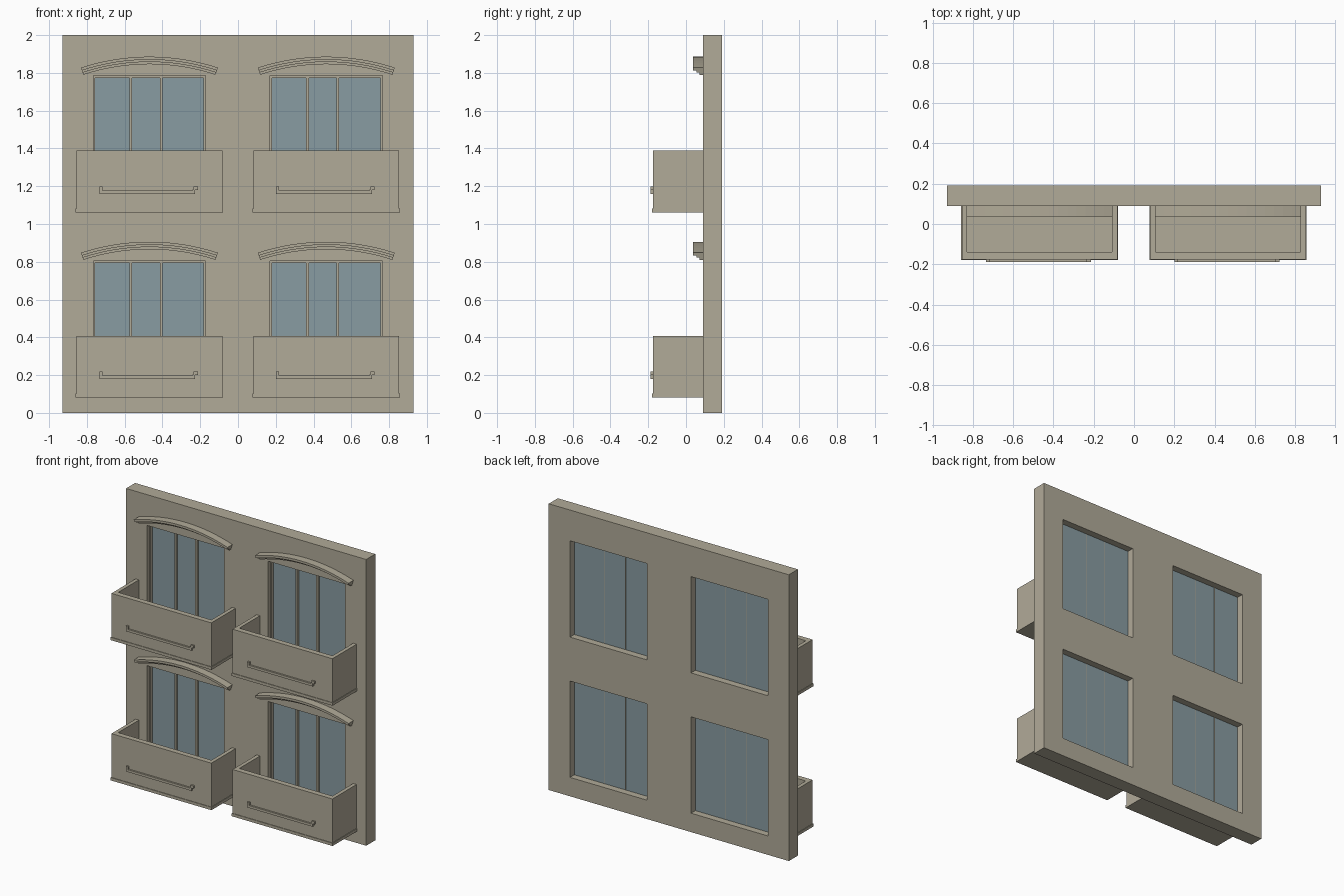
import bpy, bmesh, math

if "Cube" in bpy.data.objects:
    bpy.data.objects.remove(bpy.data.objects["Cube"], do_unlink=True)


def material(name, rgb):
    m = bpy.data.materials.new(name)
    m.use_nodes = True
    m.diffuse_color = (*rgb, 1)
    m.node_tree.nodes["Principled BSDF"].inputs["Base Color"].default_value = (*rgb, 1)
    return m


STONE = material("warm stone", (0.44, 0.405, 0.315))
GLASS = material("blue grey glass", (0.25, 0.335, 0.36))


def finish(name, bm, mat):
    bmesh.ops.recalc_face_normals(bm, faces=bm.faces)
    mesh = bpy.data.meshes.new(name)
    bm.to_mesh(mesh)
    bm.free()
    mesh.materials.append(mat)
    obj = bpy.data.objects.new(name, mesh)
    bpy.context.collection.objects.link(obj)
    return obj


def add_box(bm, x0, x1, y0, y1, z0, z1):
    verts = bmesh.ops.create_cube(bm, size=1)["verts"]
    for v in verts:
        v.co = (x1 if v.co.x > 0 else x0, y1 if v.co.y > 0 else y0, z1 if v.co.z > 0 else z0)


def boxes(name, mat, *dims):
    bm = bmesh.new()
    for d in dims:
        add_box(bm, *d)
    return finish(name, bm, mat)


def extrude(bm, faces, vec):
    out = bmesh.ops.extrude_face_region(bm, geom=faces)["geom"]
    bmesh.ops.translate(bm, vec=vec, verts=[g for g in out if isinstance(g, bmesh.types.BMVert)])


# Bay layout: centre of each column, base height of each storey
COLUMNS = {"right": -0.469, "left": 0.467}
STOREYS = {"lower": 0.08, "upper": 1.06}
HALF_W, SILL, HEAD = 0.297, 0.052, 0.725
WALL_FRONT, WALL_BACK = 0.09, 0.19


# Wall with four window openings
def build_wall():
    xs, zs = [-0.928], [0]
    for c in COLUMNS.values():
        xs += [c - HALF_W, c + HALF_W]
    for b in STOREYS.values():
        zs += [b + SILL, b + HEAD]
    xs.append(0.928)
    zs.append(2)
    bm = bmesh.new()
    grid = [[bm.verts.new((x, WALL_FRONT, z)) for z in zs] for x in xs]
    for i in range(5):
        for j in range(5):
            if not (i % 2 and j % 2):
                bm.faces.new((grid[i][j], grid[i + 1][j], grid[i + 1][j + 1], grid[i][j + 1]))
    extrude(bm, bm.faces[:], (0, WALL_BACK - WALL_FRONT, 0))
    finish("wall", bm, STONE)


# Curved three-step moulding above a window
def build_hood(name, cx, top):
    bm = bmesh.new()
    radius, sweep, steps = 1.16, math.radians(18.2), 16
    profile = [(0, 0.092), (0, 0.036), (0.016, 0.036), (0.016, 0.055),
               (0.028, 0.055), (0.028, 0.072), (0.04, 0.072), (0.04, 0.092)]
    rings = []
    for i in range(steps + 1):
        a = sweep * (2 * i / steps - 1)
        rings.append([bm.verts.new((cx + (radius - d) * math.sin(a), y,
                                    top - radius + (radius - d) * math.cos(a)))
                      for d, y in profile])
    n = len(profile)
    for r, s in zip(rings, rings[1:]):
        for k in range(n):
            bm.faces.new((r[k], r[(k + 1) % n], s[(k + 1) % n], s[k]))
    bm.faces.new(rings[0])
    bm.faces.new(rings[-1])
    obj = finish(name, bm, STONE)
    for p in obj.data.polygons:
        p.use_smooth = False


# Balcony: U-shaped parapet, floor and slim base lip
def build_balcony(name, cx, z):
    bm = bmesh.new()
    w, t, front, inner = 0.386, 0.026, -0.176, -0.138
    outline = [(-w, WALL_FRONT), (-w, front), (w, front), (w, WALL_FRONT),
               (w - t, WALL_FRONT), (w - t, inner), (t - w, inner), (t - w, WALL_FRONT)]
    face = bm.faces.new([bm.verts.new((cx + x, y, z + 0.02)) for x, y in outline])
    extrude(bm, [face], (0, 0, 0.308))
    finish(name + "_parapet", bm, STONE)
    boxes(name + "_floor", STONE,
          (cx - w - 0.004, cx + w + 0.004, front - 0.004, WALL_FRONT, z + 0.002, z + 0.022))


# Raised rail with upturned ends on the balcony front
def build_rail(name, cx, z):
    y0, y1 = -0.188, -0.17
    boxes(name, STONE,
          (cx - 0.265, cx + 0.242, y0, y1, z + 0.1, z + 0.117),
          (cx - 0.265, cx - 0.249, y0, y1, z + 0.117, z + 0.138),
          (cx + 0.228, cx + 0.242, y0, y1, z + 0.117, z + 0.122),
          (cx + 0.234, cx + 0.256, y0, y1, z + 0.12, z + 0.138))


# Three-light window: glass, slim frame and mullions
def build_window(name, cx, z):
    lo, hi, x0, x1 = z + SILL, z + HEAD, cx - HALF_W, cx + HALF_W
    boxes(name + "_glass", GLASS, (x0, x1, 0.136, 0.142, lo, hi))
    parts = [(x0, x0 + 0.01, 0.115, 0.137, lo, hi), (x1 - 0.01, x1, 0.115, 0.137, lo, hi),
             (x0, x1, 0.115, 0.137, hi - 0.011, hi), (x0, x1, 0.115, 0.137, lo, lo + 0.01)]
    for m in (cx - 0.099, cx + 0.062):
        parts.append((m - 0.007, m + 0.007, 0.118, 0.137, lo, hi))
        parts.append((m - 0.002, m + 0.002, 0.137, 0.143, lo, hi))
    boxes(name + "_frame", STONE, *parts)


build_wall()
for storey, base in STOREYS.items():
    for side, cx in COLUMNS.items():
        tag = f"{storey}_{side}_"
        build_window(tag + "window", cx, base)
        build_hood(tag + "window_hood", cx, base + 0.826)
        build_balcony(tag + "balcony", cx, base)
        build_rail(tag + "balcony_rail", cx, base)
